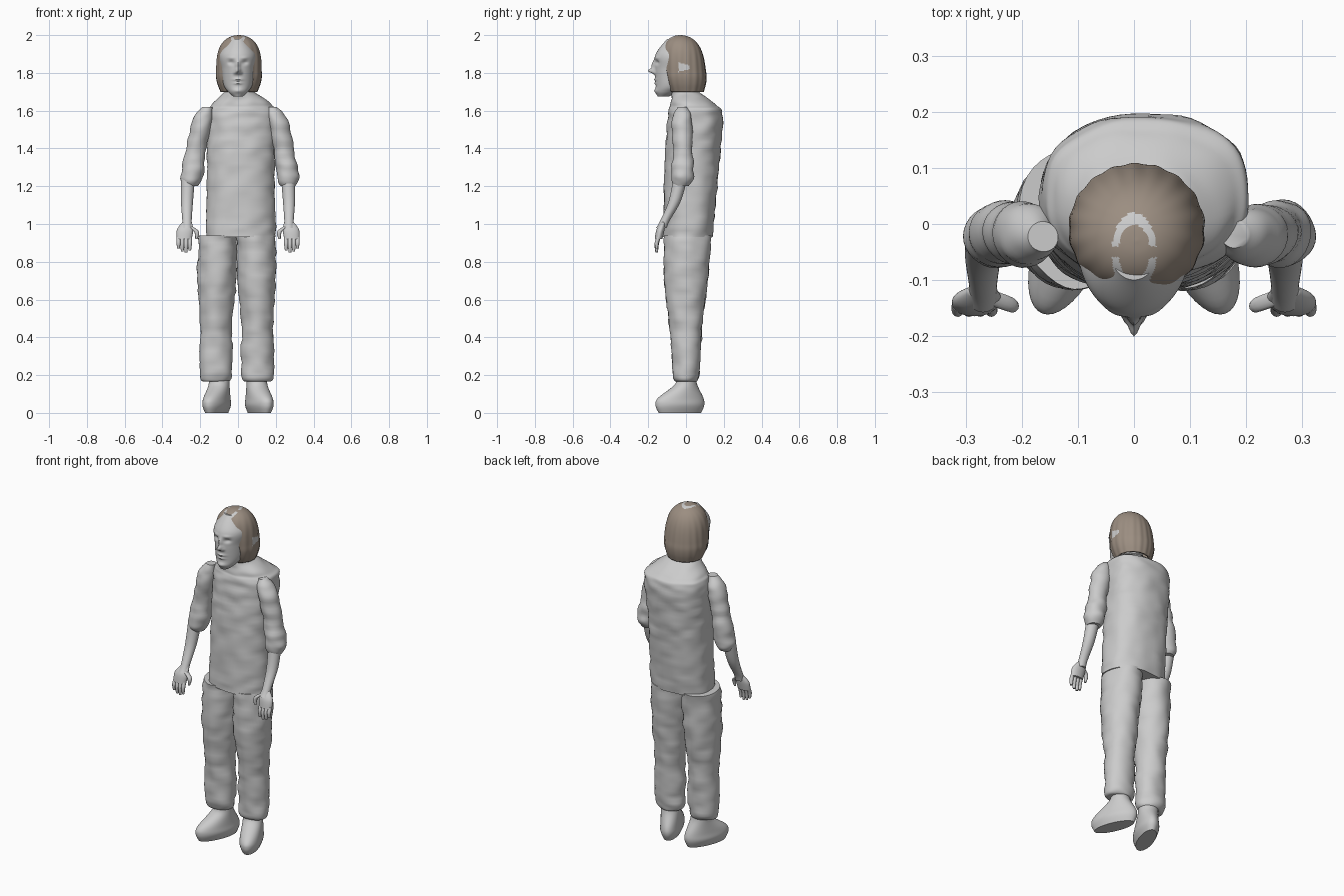
import bpy, bmesh, math
from mathutils import Vector, noise

default_cube = bpy.data.objects.get("Cube")
if default_cube:
    bpy.data.objects.remove(default_cube)


def material(name, colour):
    new_material = bpy.data.materials.new(name)
    new_material.use_nodes = True
    new_material.diffuse_color = (*colour, 1)
    shader = new_material.node_tree.nodes["Principled BSDF"]
    shader.inputs["Base Color"].default_value = (*colour, 1)
    return new_material


GREY = material("plain grey", (.6, .6, .6))
BROWN = material("hair brown", (.33, .27, .22))


def smooth_rings(rings, steps):
    """Catmull-Rom rings between the given ones."""
    points = [Vector(ring) for ring in rings]
    padded = [points[0], *points, points[-1]]
    result = []
    for before, start, end, after in zip(padded, padded[1:], padded[2:], padded[3:]):
        for step in range(steps):
            t = step / steps
            linear = end - before
            square = 2 * before - 5 * start + 4 * end - after
            cubic = 3 * start - before - 3 * end + after
            result.append(start + (linear + (square + cubic * t) * t) * t / 2)
    return result + [points[-1]]


def superellipse(value, power):
    return math.copysign(abs(value) ** (2 / power), value)


def loft(name, rings, colour=GREY, sides=32, steps=6, power=2, wrinkle=0, side=1, edit=None):
    """Skin over level rings (x, y, z, half width, half depth); side -1 mirrors it."""
    bm = bmesh.new()
    loops = []
    for x, y, z, half_width, half_depth in smooth_rings(rings, steps):
        loop = []
        for index in range(sides):
            angle = math.tau * index / sides
            across, along = math.cos(angle), math.sin(angle)
            point = Vector((x + superellipse(across, power) * half_width,
                            y + superellipse(along, power) * half_depth, z))
            fold = wrinkle * noise.noise(Vector((point.x + side, point.y, z * 2)) * 12)
            point += Vector((across, along, 0)) * fold
            loop.append(bm.verts.new((side * point.x, point.y, z)))
        loops.append(loop)
    for lower, upper in zip(loops, loops[1:]):
        for index in range(sides):
            bm.faces.new((lower[index - 1], lower[index], upper[index], upper[index - 1]))
    bm.faces.new(loops[0])
    bm.faces.new(loops[-1])
    if edit:
        edit(bm)
    bmesh.ops.recalc_face_normals(bm, faces=bm.faces)
    mesh = bpy.data.meshes.new(name)
    bm.to_mesh(mesh)
    bm.free()
    mesh.materials.append(colour)
    part = bpy.data.objects.new(name, mesh)
    bpy.context.collection.objects.link(part)
    bpy.ops.object.select_all(action='DESELECT')
    part.select_set(True)
    bpy.context.view_layer.objects.active = part
    bpy.ops.object.shade_smooth_by_angle(angle=math.radians(50))
    return part


def limb(name, points, depth=1, **options):
    """Loft along points (x, y, z, radius)."""
    rings = [(x, y, z, radius, radius * depth) for x, y, z, radius in points]
    return loft(name, rings, **options)


# Shirt body, sloping up to the neckline
loft("shirt", [
    (.015, .01, .93, .185, .13), (.015, .03, 1.3, .18, .145), (.02, .05, 1.57, .185, .145),
    (.02, .04, 1.63, .16, .12), (.01, 0, 1.7, .08, .07), (.01, 0, 1.72, .06, .05)],
    sides=64, steps=14, power=2.3, wrinkle=.008)
limb("neck", [(.01, 0, 1.64, .06), (.01, -.03, 1.7, .053), (0, -.04, 1.78, .057)])


# Face shaped by soft bumps: x, z, width, height, forward push
def shape_face(bm):
    nose = [(0, 1.81, .013, .013, .034), (0, 1.84, .011, .025, .016)]
    mouth = [(0, 1.765, .024, .006, .009), (0, 1.745, .02, .006, .008)]
    chin = [(0, 1.705, .025, .012, .008)]
    bumps = nose + mouth + chin
    for side in (-1, 1):
        socket = (side * .036, 1.855, .017, .011, -.012)
        brow = (side * .036, 1.88, .02, .006, .005)
        nostril = (side * .016, 1.8, .007, .007, .01)
        bumps += [socket, brow, nostril]
    for vert in bm.verts:
        front = min(1, max(0, -vert.co.y * 20 - 1))
        for x, z, width, height, push in bumps:
            distance = math.hypot((vert.co.x - x) / width, (vert.co.z - z) / height)
            vert.co.y -= front * push * math.exp(-distance ** 2)


loft("head", [
    (0, -.12, 1.675, .025, .03), (0, -.1, 1.7, .053, .06), (0, -.07, 1.74, .077, .09),
    (0, -.045, 1.82, .09, .12), (0, -.04, 1.9, .098, .12), (0, -.04, 1.98, .045, .06)],
    sides=96, steps=14, edit=shape_face)


# Hair: strand ripples, cut open at the face, with bare scalp patches
def style_hair(bm):
    for vert in bm.verts:
        angle = math.atan2(vert.co.y, vert.co.x)
        ripple = 1 + .012 * math.sin(angle * 17) * min(1, (2 - vert.co.z) * 8)
        vert.co.x *= ripple
        vert.co.y *= ripple
    geometry = bm.verts[:] + bm.edges[:] + bm.faces[:]
    bmesh.ops.bisect_plane(bm, geom=geometry, plane_co=(0, -.1, 1.8),
                           plane_no=(0, -1, -.2), clear_outer=True)
    underside = min(bm.faces, key=lambda face: face.calc_center_median().z)
    bmesh.ops.delete(bm, geom=[underside], context='FACES_ONLY')
    for face in bm.faces:
        x, y, z = face.calc_center_median()
        oval = math.hypot(x / .04, (y + .05) / .07)
        parting = z > 1.93 and .7 < oval < 1 and abs(y + .05) > .01
        side_gap = x > .1 and abs(y + .01) < .03 and abs(z - 1.83) < .015 - y / 4
        fringe = z > 1.9 and y < -.105 and abs(x) < .03
        face.material_index = int(parting or side_gap or fringe)


hair_rings = []
for level in range(13):
    rise = math.sin(level / 12 * math.pi / 2)
    spread = math.sqrt(1 - rise ** 5) * min(1, .8 + rise) + .01
    hair_rings.append((.005, -.03 * rise, 1.7 + .3 * rise, .12 * spread, .115 * spread))
hair = loft("hair", hair_rings, colour=BROWN, sides=112, edit=style_hair)
hair.data.materials.append(GREY)
thickness = hair.modifiers.new("thickness", 'SOLIDIFY')
thickness.thickness = .014
thickness.offset = -1

for side, label in ((-1, "right"), (1, "left")):
    # Sleeve with a rolled hem
    sleeve = limb(label + "_sleeve", [
        (.17, -.02, 1.62, .025), (.2, -.02, 1.55, .053), (.235, -.015, 1.38, .053),
        (.255, -.02, 1.25, .059), (.26, -.025, 1.2, .04)],
        steps=10, wrinkle=.008, side=side)
    sleeve.location.x = .01

    # Forearm bending forward to the hand
    limb(label + "_forearm", [
        (.265, -.03, 1.24, .037), (.27, -.06, 1.12, .032),
        (.27, -.11, 1.02, .025), (.27, -.13, .98, .028)], side=side)

    # Hand: palm, four fingers and thumb
    limb(label + "_palm", [
        (.27, -.12, 1.01, .025), (.28, -.135, .97, .043), (.285, -.145, .92, .04)],
        depth=.5, side=side)
    for finger, length in enumerate((.07, .08, .075, .06)):
        x = .255 + finger * .02
        limb(label + "_finger_" + str(finger + 1), [
            (x, -.145, .93, .011), (x, -.155, .93 - length / 2, .011),
            (x, -.155, .93 - length, .007)], sides=12, side=side)
    limb(label + "_thumb", [
        (.26, -.13, .99, .014), (.22, -.145, .96, .013), (.22, -.15, .92, .006)],
        sides=12, side=side)

    # Loose trouser leg
    leg = loft(label + "_trouser_leg", [
        (.1, .01, .94, .1, .124), (.105, 0, .7, .102, .113), (.11, 0, .45, .084, .085),
        (.11, 0, .2, .087, .068), (.11, 0, .165, .05, .045)],
        sides=40, steps=9, wrinkle=.01, side=side)
    leg.location.x = -.007

    # Shoe with the toe turned out
    shoe = loft(label + "_shoe", [
        (0, -.035, 0, .045, .12), (0, -.035, .04, .06, .137), (0, -.03, .08, .058, .127),
        (0, 0, .15, .055, .06), (0, 0, .2, .055, .05)], sides=40)
    shoe.location.x = side * .1
    shoe.rotation_euler.z = side * math.radians(22)
